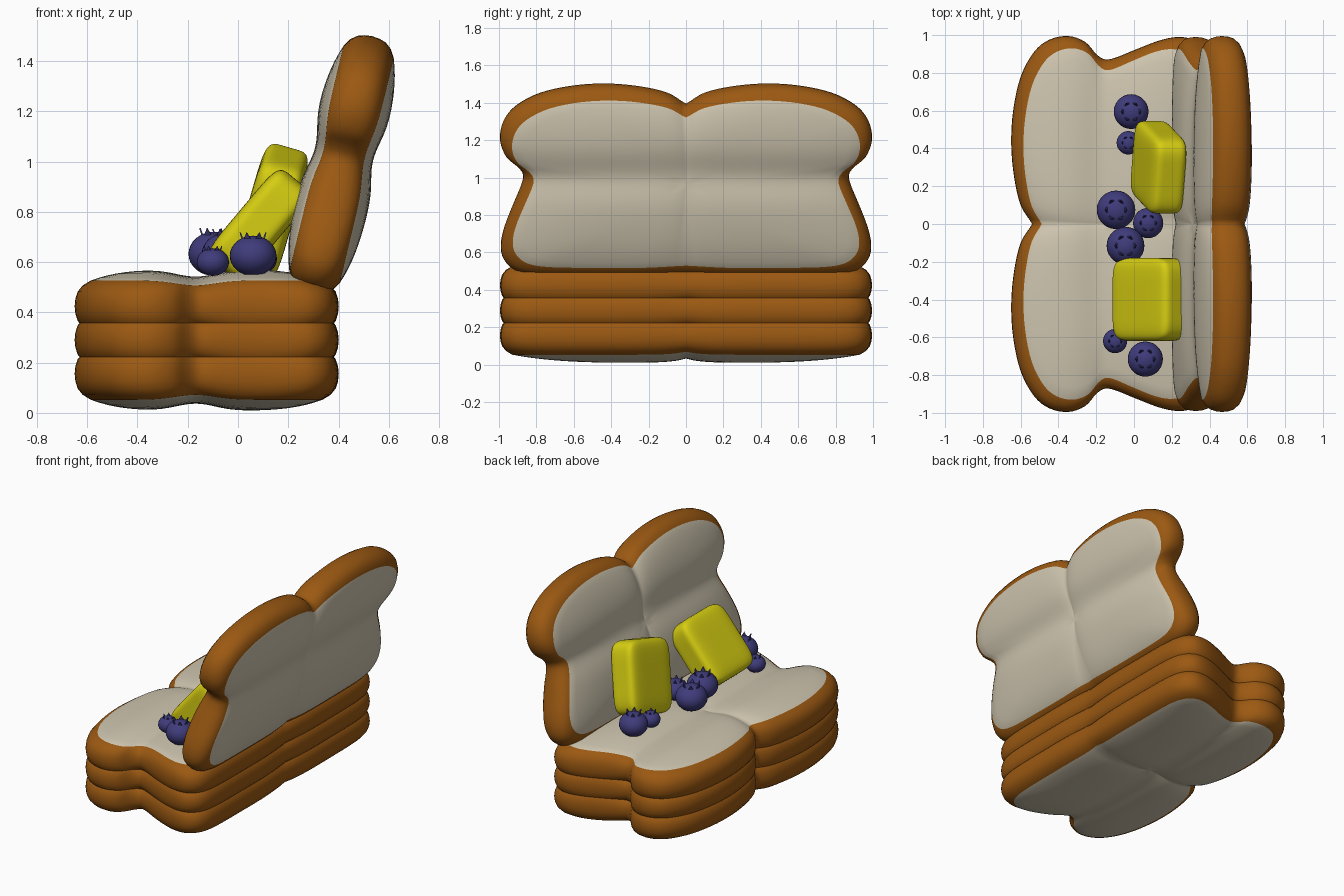
import bpy, bmesh
from math import sin, cos, pi, exp, radians
from mathutils import Vector, Matrix

cube = bpy.data.objects.get("Cube")
if cube:
    bpy.data.objects.remove(cube, do_unlink=True)


def material(name, rgb):
    m = bpy.data.materials.new(name)
    m.use_nodes = True
    m.diffuse_color = (*rgb, 1)
    m.node_tree.nodes["Principled BSDF"].inputs["Base Color"].default_value = (*rgb, 1)
    return m


CRUST = material("brown crust", (0.33, 0.1, 0.006))
CRUMB = material("cream crumb", (0.62, 0.56, 0.43))
YELLOW = material("butter yellow", (0.68, 0.62, 0.006))
BLUE = material("berry blue", (0.05, 0.045, 0.2))


def finish(name, bm, mats, matrix):
    bmesh.ops.recalc_face_normals(bm, faces=bm.faces)
    for f in bm.faces:
        f.smooth = True
    mesh = bpy.data.meshes.new(name)
    bm.to_mesh(mesh)
    bm.free()
    for m in mats:
        mesh.materials.append(m)
    ob = bpy.data.objects.new(name, mesh)
    ob.matrix_world = matrix
    bpy.context.collection.objects.link(ob)
    return ob


# Half outline of the double slice, mirrored and smoothed into a closed loop
HALF = [(-.54, 0), (-.6, .1), (-.635, .25), (-.65, .42), (-.64, .6), (-.6, .78),
        (-.53, .91), (-.45, .975), (-.35, .995), (-.26, .965), (-.2, .9),
        (-.155, .872), (-.1, .88), (0, .92), (.13, .97), (.23, .99), (.31, .975),
        (.37, .91), (.395, .78), (.4, .5), (.4, .25), (.39, 0)]
MID = -0.125


def outline(steps=4):
    pts = [Vector(p) for p in HALF]
    pts += [Vector((x, -y)) for x, y in HALF[-2:0:-1]]
    n, out = len(pts), []
    for i in range(n):
        a, b, c, d = (pts[(i + k) % n] for k in (-1, 0, 1, 2))
        # keep the front notch crisp
        ta = Vector((-.05, .1)) if i == 0 else (c - a) / 2
        tb = Vector((.05, .1)) if i == n - 1 else (d - b) / 2
        for k in range(steps):
            t = k / steps
            out.append(b * (2*t**3 - 3*t*t + 1) + ta * (t**3 - 2*t*t + t)
                       + c * (3*t*t - 2*t**3) + tb * (t**3 - t*t))
    return out


# Rings as (inset, inner scale, height): rounded crust then puffed crumb
CRUST_RINGS = [(.003, 1, .03), (.012, 1, .058), (.032, 1, .083), (.065, 1, .103)]
CRUMB_RINGS = [(.065, 1 - i / 14, .103 + .044 * (1 - (1 - i / 14)**4))
               for i in range(1, 14)]


def pinch(x, y):
    return (1 - .16 * exp(-abs(y) / .07)) * (1 - .19 * exp(-((x + .17) / .11)**2))


def bread_slice(name, matrix):
    bm = bmesh.new()
    loop = outline()
    n = len(loop)

    def ring(inset, scale, z):
        verts = []
        for p in loop:
            x = (p.x - MID) * (1 - inset / .525) * scale
            y = p.y * (1 - inset) * scale
            verts.append(bm.verts.new((x, y, z * pinch(x + MID, y))))
        return verts

    rim = ring(0, 1, 0)
    for side in (1, -1):
        prev = rim
        for j, (inset, scale, z) in enumerate(CRUST_RINGS + CRUMB_RINGS):
            cur = ring(inset, scale, z * side)
            for i in range(n):
                k = (i + 1) % n
                f = bm.faces.new((prev[i], prev[k], cur[k], cur[i]))
                f.material_index = int(j >= len(CRUST_RINGS))
            prev = cur
        top = bm.verts.new((0, 0, side * .147 * pinch(MID, 0)))
        for i in range(n):
            bm.faces.new((prev[i], prev[(i + 1) % n], top)).material_index = 1
    return finish(name, bm, (CRUST, CRUMB), matrix)


# Seat stack and leaning backrest
for label, z in (("lower", .155), ("middle", .29), ("upper", .424)):
    bread_slice(label + "_seat_slice", Matrix.Translation((MID, 0, z)))
bread_slice("backrest_slice", Matrix.Translation((.412, 0, .988))
            @ Matrix.Rotation(radians(103.5), 4, 'Y'))


# Pillows
def pillow(name, loc, lean, roll, size):
    bm = bmesh.new()
    bmesh.ops.create_cube(bm, size=1)
    bmesh.ops.subdivide_edges(bm, edges=bm.edges[:], cuts=2, use_grid_fill=True)
    for v in bm.verts:
        v.co = Vector(a * b for a, b in zip(v.co, size))
    m = (Matrix.Translation(loc) @ Matrix.Rotation(radians(lean), 4, 'Y')
         @ Matrix.Rotation(radians(roll), 4, 'X'))
    ob = finish(name, bm, (YELLOW,), m)
    sub = ob.modifiers.new("round", 'SUBSURF')
    sub.levels = sub.render_levels = 3


pillow("front_pillow", (.085, -.4, .75), 40, 0, (.19, .44, .46))
pillow("rear_pillow", (.13, .3, .8), 16, 16, (.19, .42, .48))


# Berries with a crown of small sepals
def berry(name, x, y, r):
    bm = bmesh.new()
    bmesh.ops.create_uvsphere(bm, u_segments=28, v_segments=16, radius=r)
    for v in bm.verts:
        v.co.z *= .86
    for i in range(6):
        a = i * pi / 3

        def at(angle, rad, z):
            return bm.verts.new((r * rad * cos(angle), r * rad * sin(angle), r * z))
        inner = [at(a - .35, .44, .7), at(a + .35, .44, .7), at(a, .52, 1.0)]
        outer = [at(a - .35, .52, .7), at(a + .35, .52, .7), at(a, .58, 1.0)]
        bm.faces.new(inner)
        bm.faces.new(outer[::-1])
        for k in range(3):
            m = (k + 1) % 3
            bm.faces.new((inner[k], outer[k], outer[m], inner[m]))
    ob = finish(name, bm, (BLUE,), Matrix.Translation((x, y, .545 + r * .86)))
    for p in ob.data.polygons:
        p.use_smooth = p.index < 28 * 16


for i, (x, y, r) in enumerate([(-.015, .595, .092), (-.03, .43, .062), (-.095, .075, .102),
                               (.075, .005, .08), (-.045, -.115, .1), (-.1, -.62, .064),
                               (.06, -.715, .093)]):
    berry(f"berry_{i + 1}", x, y, r)
